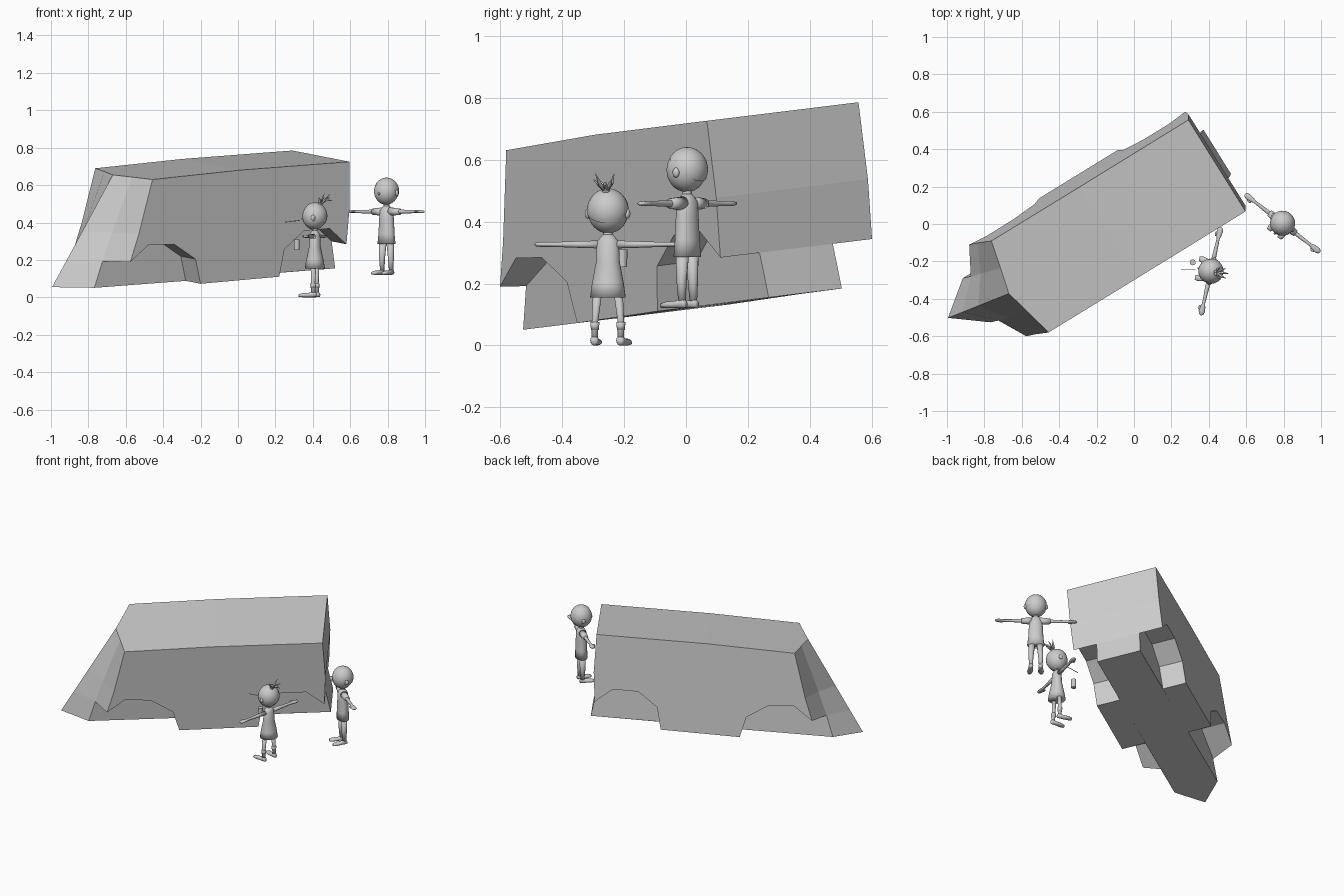
import bpy, bmesh, math
from mathutils import Vector, Matrix

if "Cube" in bpy.data.objects:
    bpy.data.objects.remove(bpy.data.objects["Cube"])

grey = bpy.data.materials.new("light_grey")
grey.diffuse_color = (0.6, 0.6, 0.6, 1)
grey.use_nodes = True
grey.node_tree.nodes["Principled BSDF"].inputs["Base Color"].default_value = grey.diffuse_color


def finish(name, bm, smooth=True, matrix=None):
    bmesh.ops.remove_doubles(bm, verts=bm.verts, dist=1e-5)
    bmesh.ops.recalc_face_normals(bm, faces=bm.faces)
    if matrix:
        bm.transform(matrix)
    for f in bm.faces:
        f.smooth = smooth
    me = bpy.data.meshes.new(name)
    bm.to_mesh(me)
    bm.free()
    me.materials.append(grey)
    ob = bpy.data.objects.new(name, me)
    bpy.context.collection.objects.link(ob)
    return ob


# ---- van body: tilted frame (u length, v width, w up) ----
EX = Vector((0.8495, 0.522, 0.0766)).normalized()
EY = Vector((-0.527, 0.8437, 0.1033)).normalized()
EZ = EX.cross(EY)
START = Vector((-0.457, -0.58, 0.63))


def van_point(u, v, w):
    return START + EX * u + EY * v + EZ * w


WIDTH, WELL, FLOOR = 0.58, 0.15, -0.585
ROOF = [(0.55, 0.008), (1.24, 0.0), (1.237, -0.25), (1.215, -0.443)]
REAR_ARCH = [(1.215, -0.443), (1.11, -0.35), (0.95, -0.35), (0.825, -0.44), (0.79, FLOOR)]
FRONT_ARCH = [(0.295, FLOOR), (0.265, -0.45), (0.133, -0.36), (-0.025, -0.348)]
# nose outline at side, well wall and centre
NOSE_SIDE = [(-0.145, -0.433), (-0.09, -0.288), (0.0, 0.0)]
NOSE_WELL = [(-0.228, -0.44), (-0.165, -0.288), (-0.035, 0.0)]
NOSE_MID = [(-0.368, -0.44), (-0.265, -0.288), (-0.07, 0.0)]
TIP_WELL, TIP_MID, TAIL = (-0.28, -0.578), (-0.46, -0.575), (1.235, -0.59)

bm = bmesh.new()


def face(pts):
    bm.faces.new([bm.verts.new(van_point(*p)) for p in pts])


def loft_profiles(a, va, b, vb, closed=True):
    n = len(a)
    for i in range(n):
        j = (i + 1) % n
        face([(a[i][0], va, a[i][1]), (a[j][0], va, a[j][1]),
              (b[j][0], vb, b[j][1]), (b[i][0], vb, b[i][1])])


side = ROOF + REAR_ARCH[1:] + FRONT_ARCH + NOSE_SIDE
well = ROOF + REAR_ARCH[1:] + FRONT_ARCH + NOSE_WELL
inner = ROOF + [TAIL, TIP_WELL] + NOSE_WELL
middle = ROOF + [TAIL, TIP_MID] + NOSE_MID
for flip in (False, True):
    def m(v):
        return WIDTH - v if flip else v
    face([(u, m(0), w) for u, w in side])
    loft_profiles(side, m(0), well, m(WELL))
    loft_profiles(inner, m(WELL), middle, m(WIDTH / 2))
    # wheel well inner walls
    face([(u, m(WELL), w) for u, w in REAR_ARCH + [TAIL]])
    face([(u, m(WELL), w) for u, w in FRONT_ARCH + [NOSE_WELL[0], TIP_WELL]])
finish("van_body", bm, smooth=False)


# ---- rounded part helpers ----
def tube(name, rings, matrix, sides=14):
    """Loft ellipses given as (centre, radius_a, radius_b) along the path."""
    bm = bmesh.new()
    path = (Vector(rings[-1][0]) - Vector(rings[0][0])).normalized()
    upright = abs(path.z) > 0.7
    a = Vector((1, 0, 0)) if upright else (Vector((0, 1, 0)) if abs(path.x) > 0.7 else Vector((1, 0, 0)))
    b = Vector((0, 1, 0)) if upright else Vector((0, 0, 1))
    loops = []
    for c, ra, rb in rings:
        loops.append([bm.verts.new(Vector(c) + a * ra * math.cos(t) + b * rb * math.sin(t))
                      for t in (math.tau * k / sides for k in range(sides))])
    for l0, l1 in zip(loops, loops[1:]):
        for k in range(sides):
            bm.faces.new((l0[k], l0[k - 1], l1[k - 1], l1[k]))
    bm.faces.new(loops[0])
    bm.faces.new(loops[-1])
    return finish(name, bm, True, matrix)


def ball(name, centre, size, matrix, cut=None):
    bm = bmesh.new()
    bmesh.ops.create_uvsphere(bm, u_segments=24, v_segments=16, radius=1)
    if cut:   # keep the half on the cut plane's positive side
        bmesh.ops.bisect_plane(bm, geom=bm.verts[:] + bm.edges[:] + bm.faces[:],
                               plane_co=(0, 0, 0.1), plane_no=cut, clear_inner=True)
    bm.transform(Matrix.Translation(centre) @ Matrix.Diagonal((*size, 1)))
    return finish(name, bm, True, matrix)


def child(label, place, angle, head_z, arm_z, reach, hip_z, leg_gap, torso, leg_r, sleeve):
    """Local frame: x sideways, -y forward, z up from the soles."""
    M = Matrix.Translation(place) @ Matrix.Rotation(math.radians(angle), 4, 'Z')
    # head, hair, nose, ears
    ball(label + "_head", (0, -0.003, head_z), (0.066, 0.064, 0.071), M)
    ball(label + "_hair", (0, 0, head_z + 0.002), (0.068, 0.067, 0.072), M, cut=(0, 0.6, 0.8))
    ball(label + "_nose", (0, -0.067, head_z - 0.012), (0.006, 0.007, 0.006), M)
    tube(label + "_neck", [((0, 0, arm_z + 0.015), 0.016, 0.015),
                           ((0, 0, head_z - 0.055), 0.015, 0.015)], M)
    tube(label + "_torso", [((0, 0, z), rx, ry) for z, rx, ry in torso], M, 20)
    for sgn, tag in ((-1, "left"), (1, "right")):
        ball(f"{label}_{tag}_ear", (sgn * 0.066, 0.005, head_z - 0.008), (0.009, 0.012, 0.016), M)
        # arm with flat hand and thumb
        rows = [(0.03, 0.013, 0.013), (0.1, 0.011, 0.011), (reach - 0.065, 0.008, 0.008),
                (reach - 0.045, 0.014, 0.008), (reach - 0.02, 0.017, 0.008),
                (reach - 0.004, 0.011, 0.006), (reach, 0.003, 0.002)]
        tube(f"{label}_{tag}_arm", [((sgn * s, 0, arm_z), ra, rb) for s, ra, rb in rows], M)
        ball(f"{label}_{tag}_thumb", (sgn * (reach - 0.04), -0.017, arm_z), (0.013, 0.006, 0.005), M)
        if sleeve:
            tube(f"{label}_{tag}_sleeve", [((sgn * 0.025, 0, arm_z), 0.024, 0.023),
                                           ((sgn * sleeve, 0, arm_z), 0.018, 0.017)], M)
        # leg, cuff and shoe
        x = sgn * leg_gap
        tube(f"{label}_{tag}_leg", [((x * 0.8, 0, hip_z + 0.02), leg_r, leg_r),
                                    ((x, 0, hip_z * 0.5), leg_r * 0.7, leg_r * 0.75),
                                    ((x, 0.002, 0.015), 0.011, 0.012)], M)
        tube(f"{label}_{tag}_shoe", [((x, 0.018, 0.013), 0.009, 0.010),
                                     ((x, 0.008, 0.016), 0.014, 0.016),
                                     ((x * 1.05, -0.025, 0.012), 0.015, 0.012),
                                     ((x * 1.15, -0.055, 0.011), 0.018, 0.011),
                                     ((x * 1.2, -0.075, 0.009), 0.012, 0.008)], M)
    return M


# ---- taller child beside the rear of the van ----
child("tall_child", (0.794, 0.004, 0.12), -37.7, 0.446, 0.338, 0.253, 0.17, 0.03,
      [(0.165, 0.054, 0.038), (0.22, 0.047, 0.036), (0.3, 0.043, 0.033),
       (0.345, 0.04, 0.03), (0.368, 0.018, 0.016)], 0.022, 0.09)

# ---- smaller child in a dress ----
S = child("small_child", (0.411, -0.252, 0), -102.7, 0.433, 0.326, 0.242, 0.15, 0.043,
          [(0.155, 0.058, 0.054), (0.2, 0.052, 0.046), (0.27, 0.039, 0.031),
           (0.335, 0.036, 0.028), (0.358, 0.017, 0.015)], 0.015, 0)
for sgn in (-1, 1):
    tube("small_child_sock_cuff", [((sgn * 0.043, 0, 0.05), 0.013, 0.014),
                                   ((sgn * 0.043, 0, 0.075), 0.015, 0.016)], S)

# spiky hair tuft at the back of the crown
ball("hair_tie", (0, 0.028, 0.498), (0.013, 0.013, 0.01), S)
for i in range(7):
    t = math.tau * i / 7
    tip = (0.034 * math.cos(t), 0.06 + 0.036 * math.sin(t), 0.535 + 0.022 * math.sin(2.1 * i))
    mid = (0.02 * math.cos(t), 0.042 + 0.02 * math.sin(t), 0.52)
    tube("hair_spike", [((0, 0.028, 0.495), 0.006, 0.006), (mid, 0.007, 0.007),
                        (tip, 0.001, 0.001)], S, 6)

# ---- loose stick and cup in front of the smaller child ----
ID = Matrix.Identity(4)
tube("stick", [((0.25, -0.242, 0.402), 0.002, 0.002), ((0.33, -0.242, 0.411), 0.002, 0.002)], ID, 8)
cup = tube("cup", [((0.314, -0.205, 0.254), 0.015, 0.015), ((0.314, -0.205, 0.31), 0.016, 0.016)], ID, 16)
for poly in cup.data.polygons:
    poly.use_smooth = abs(poly.normal.z) < 0.5
